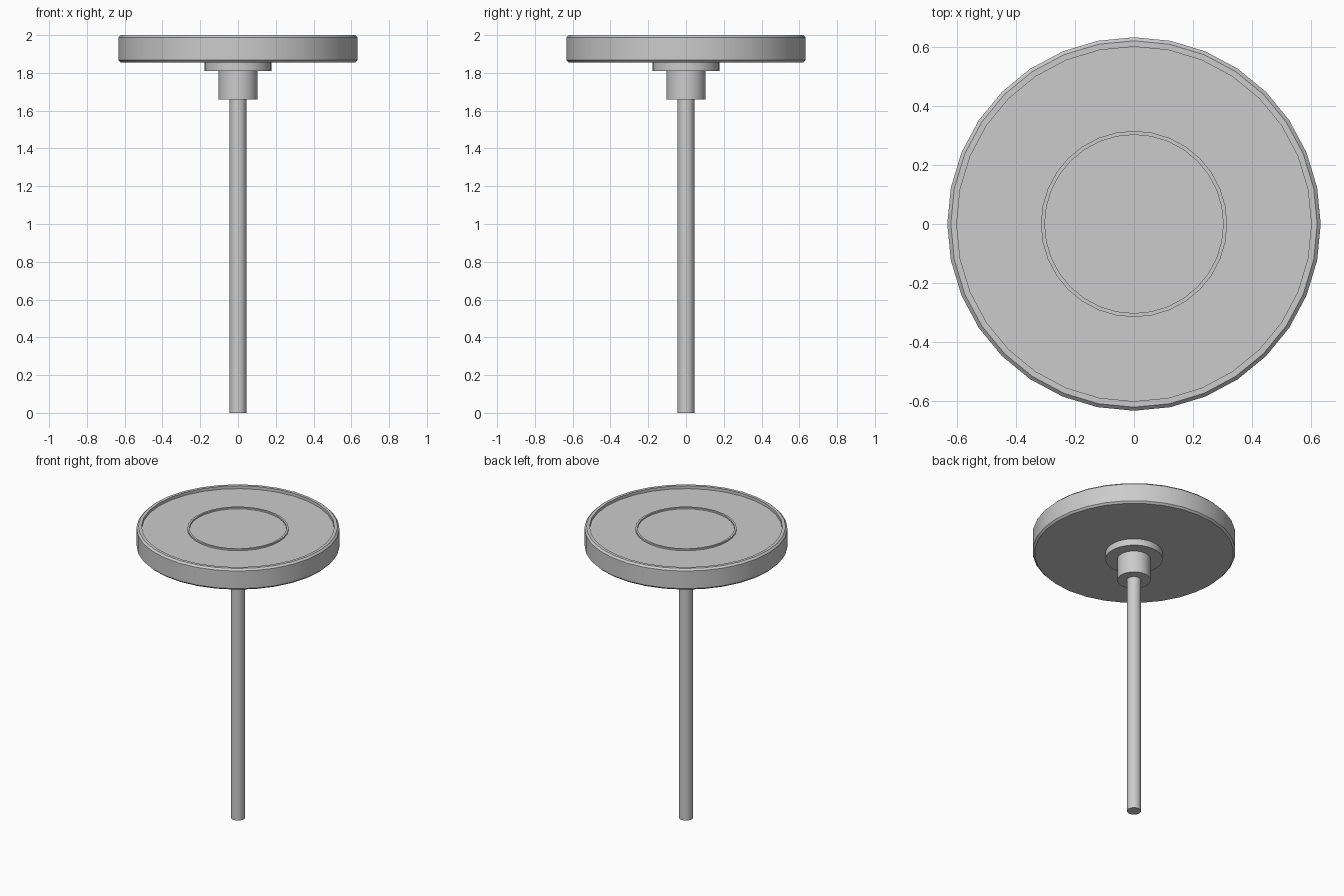
import bpy, bmesh, math

if "Cube" in bpy.data.objects:
    bpy.data.objects.remove(bpy.data.objects["Cube"])


def lathe(name, profile, sides=32):
    """Revolve (radius, z) points about z; radius 0 collapses to a cap centre."""
    bm = bmesh.new()
    rings = []
    for r, z in profile:
        rings.append([bm.verts.new((r * math.sin(2 * math.pi * i / sides),
                                    r * math.cos(2 * math.pi * i / sides), z))
                      for i in range(sides)])
    for a, b in zip(rings, rings[1:]):
        for i in range(sides):
            j = (i + 1) % sides
            bm.faces.new((a[i], a[j], b[j], b[i]))
    bm.faces.new(rings[0])
    bm.faces.new(rings[-1])
    bmesh.ops.recalc_face_normals(bm, faces=bm.faces)
    mesh = bpy.data.meshes.new(name)
    bm.to_mesh(mesh)
    bm.free()
    obj = bpy.data.objects.new(name, mesh)
    bpy.context.collection.objects.link(obj)
    bpy.ops.object.select_all(action='DESELECT')
    obj.select_set(True)
    bpy.context.view_layer.objects.active = obj
    bpy.ops.object.shade_smooth_by_angle(angle=math.radians(30))
    return obj


# Round top: chamfered edges, shallow recess and thin raised inner ring
lathe("round_top", [
    (0.62, 1.855), (0.632, 1.867), (0.632, 1.988), (0.62, 2.0),
    (0.60, 2.0), (0.60, 1.98),
    (0.315, 1.98), (0.315, 1.99), (0.302, 1.99), (0.302, 1.98)])

# Mounting plate and collar under the top
lathe("mounting_plate", [(0.178, 1.81), (0.178, 1.858)])
lathe("collar", [(0.104, 1.66), (0.104, 1.815)])

# Post
lathe("post", [(0.044, 0.0), (0.044, 1.665)])
